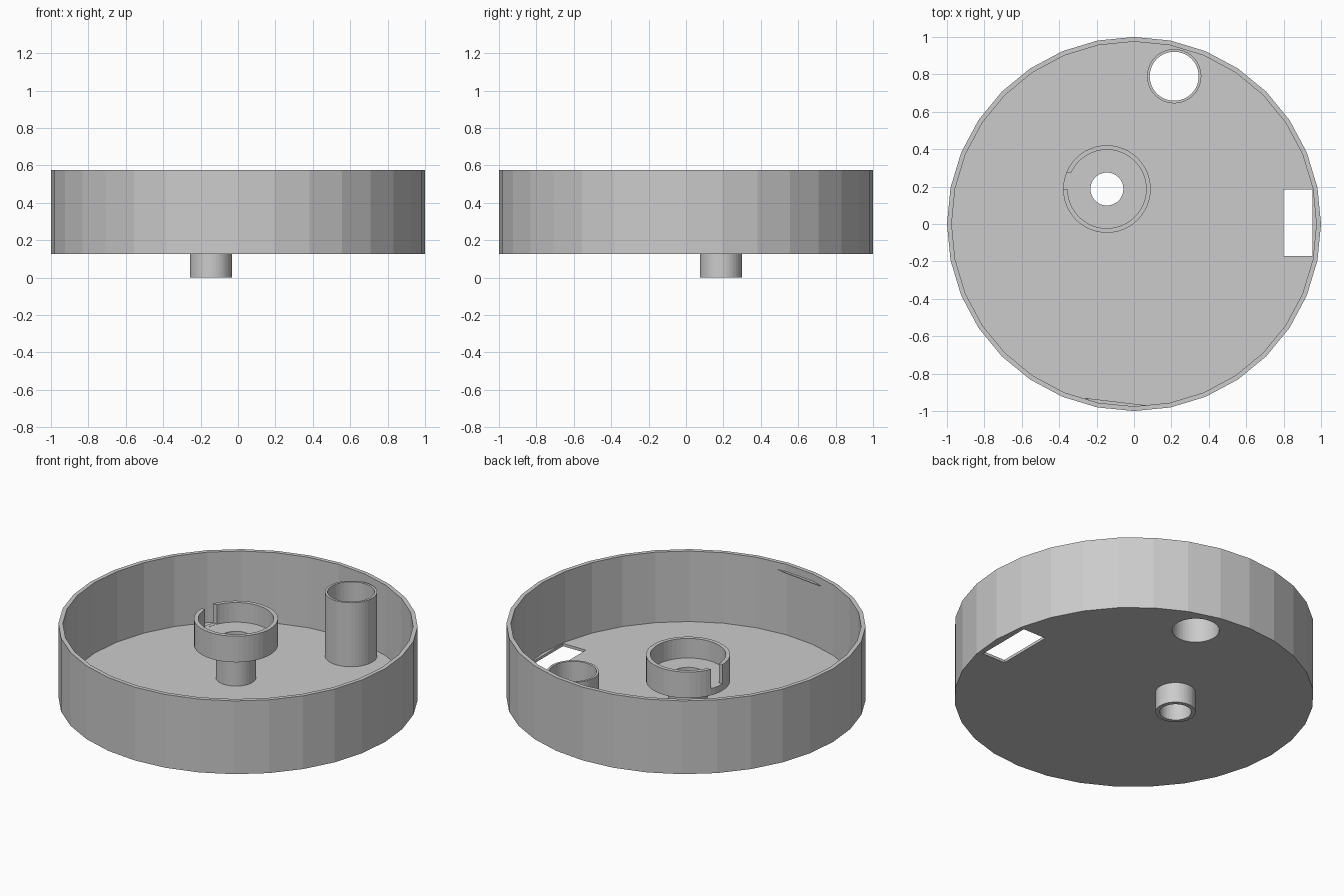
import bpy, bmesh
from math import cos, sin, tau

if "Cube" in bpy.data.objects:
    bpy.data.objects.remove(bpy.data.objects["Cube"])

FLOOR, RIM = 0.125, 0.575      # underside and top of the pan
FLOOR_TOP = 0.142
POST = (-0.145, 0.187)         # stem and cup axis
TUBE = (0.215, 0.79)           # tall tube axis


def finish(name, bm):
    bmesh.ops.recalc_face_normals(bm, faces=bm.faces)
    mesh = bpy.data.meshes.new(name)
    bm.to_mesh(mesh)
    bm.free()
    ob = bpy.data.objects.new(name, mesh)
    bpy.context.collection.objects.link(ob)
    return ob


def prism(name, outline, z0, z1):
    bm = bmesh.new()
    face = bm.faces.new([bm.verts.new((x, y, z0)) for x, y in outline])
    ext = bmesh.ops.extrude_face_region(bm, geom=[face])
    top = [v for v in ext["geom"] if isinstance(v, bmesh.types.BMVert)]
    bmesh.ops.translate(bm, verts=top, vec=(0, 0, z1 - z0))
    return finish(name, bm)


def disc(name, centre, r, z0, z1, n):
    pts = [(centre[0] + r * cos(tau * i / n), centre[1] + r * sin(tau * i / n))
           for i in range(n)]
    return prism(name, pts, z0, z1)


def box(name, x0, x1, y0, y1, z0, z1):
    return prism(name, [(x0, y0), (x1, y0), (x1, y1), (x0, y1)], z0, z1)


def lathe(name, centre, profile, n):
    # closed (radius, z) profile swept round a vertical axis
    bm = bmesh.new()
    rings = [[bm.verts.new((centre[0] + r * cos(tau * i / n),
                            centre[1] + r * sin(tau * i / n), z))
              for r, z in profile] for i in range(n)]
    m = len(profile)
    for i in range(n):
        a, b = rings[i], rings[(i + 1) % n]
        for j in range(m):
            k = (j + 1) % m
            bm.faces.new((a[j], b[j], b[k], a[k]))
    return finish(name, bm)


def cut(ob, cutter):
    cutter.hide_render = True
    mod = ob.modifiers.new("cut", "BOOLEAN")
    mod.operation, mod.solver, mod.object = "DIFFERENCE", "EXACT", cutter
    bpy.context.view_layer.objects.active = ob
    bpy.ops.object.modifier_apply(modifier=mod.name)
    bpy.data.objects.remove(cutter)


# round pan, hollowed, with two round holes and a rectangular window
pan = disc("pan", (0, 0), 1.0, FLOOR, RIM, 32)
cut(pan, disc("pan_hollow", (0, 0), 0.975, FLOOR_TOP, RIM + 0.1, 32))
cut(pan, disc("tube_hole", TUBE, 0.135, 0, 0.3, 48))
cut(pan, disc("stem_hole", POST, 0.1, 0, 0.3, 48))
cut(pan, box("window", 0.80, 0.955, -0.17, 0.185, 0, 0.3))

# tall tube standing on the floor
lathe("tall_tube", TUBE,
      [(0.145, FLOOR), (0.145, 0.535), (0.131, 0.535), (0.131, FLOOR)], 48)

# hollow stem through the floor, widening into a cup
stem_cup = lathe("stem_cup", POST,
                 [(0.112, 0), (0.112, 0.345), (0.234, 0.345), (0.234, 0.505),
                  (0.210, 0.505), (0.210, 0.385), (0.088, 0.385), (0.088, 0)], 48)
# notch in the cup wall
cut(stem_cup, box("notch", -0.45, -0.30, 0.187, 0.275, 0.386, 0.6))

# thin sliver of a ledge on the inner wall
prism("wall_ledge", [(-0.27, -0.929), (-0.19, -0.960), (0.0, -0.980),
                     (0.07, -0.970)], 0.526, 0.531)
